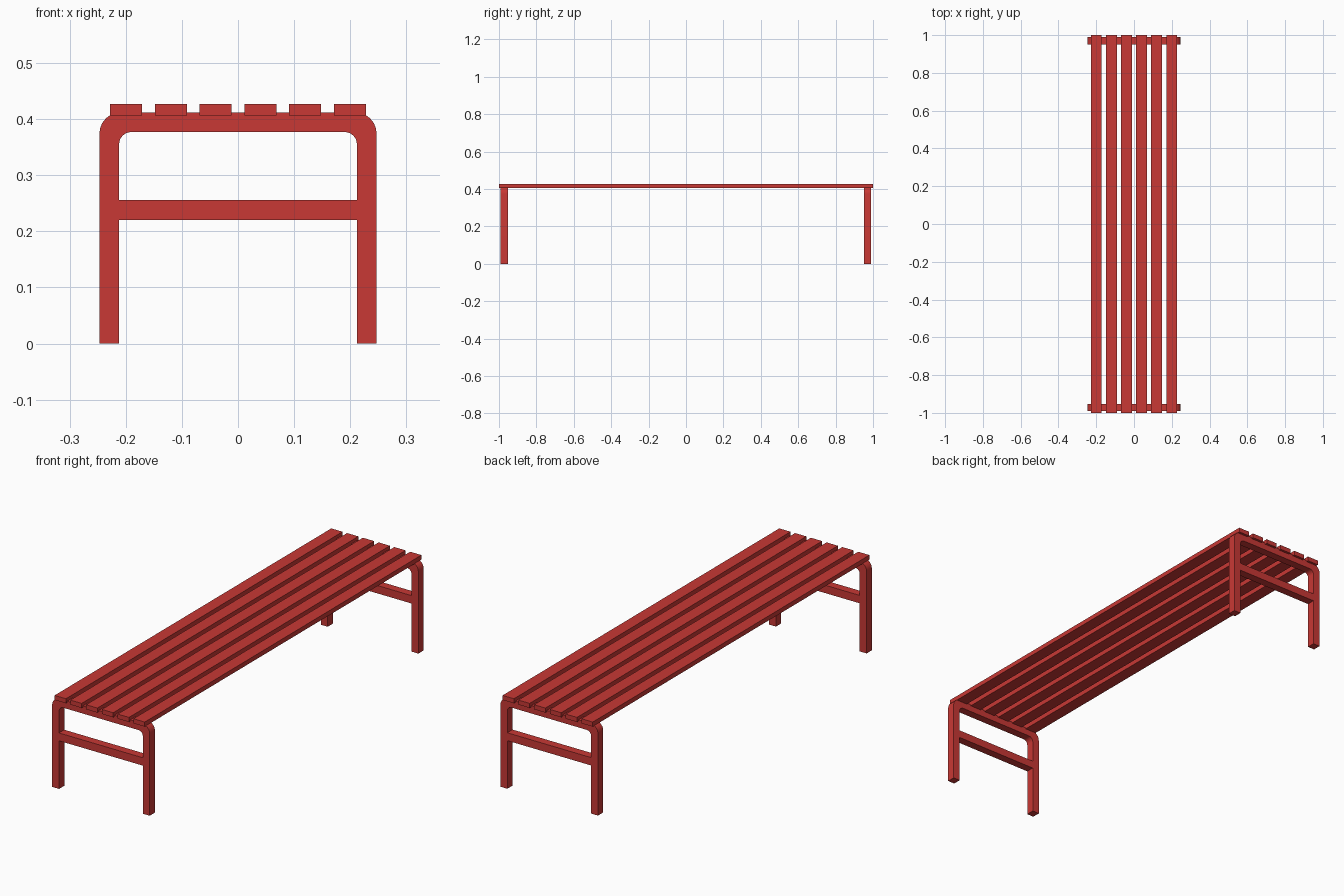
import bpy
import bmesh
from math import cos, sin, pi, radians
from mathutils import Matrix, Vector

if "Cube" in bpy.data.objects:
    bpy.data.objects.remove(bpy.data.objects["Cube"], do_unlink=True)

# Single painted finish
red = bpy.data.materials.new("red paint")
red.use_nodes = True
colour = (0.58, 0.04, 0.035, 1)
red.diffuse_color = colour
red.node_tree.nodes["Principled BSDF"].inputs["Base Color"].default_value = colour


def finish(name, bm):
    bmesh.ops.recalc_face_normals(bm, faces=bm.faces)
    mesh = bpy.data.meshes.new(name)
    bm.to_mesh(mesh)
    bm.free()
    mesh.materials.append(red)
    obj = bpy.data.objects.new(name, mesh)
    bpy.context.collection.objects.link(obj)
    return obj


def box(name, centre, size):
    bm = bmesh.new()
    place = Matrix.Translation(centre) @ Matrix.Diagonal((*size, 1))
    bmesh.ops.create_cube(bm, size=1, matrix=place)
    return finish(name, bm)


def arch_line(half, top, radius, steps=6):
    """Points up the -x leg, over the rounded corners and down the +x leg."""
    left = [(-half, 0)]
    for i in range(steps + 1):
        a = pi / 2 * i / steps
        left.append((-half + radius * (1 - cos(a)), top - radius * (1 - sin(a))))
    return left + [(-x, z) for x, z in reversed(left)]


HALF, TOP, BAR, DEPTH = 0.247, 0.412, 0.035, 0.038


def end_frame(name, y):
    bm = bmesh.new()
    outer, inner = [
        [bm.verts.new((x, y - DEPTH / 2, z)) for x, z in line]
        for line in (arch_line(HALF, TOP, 0.038),
                     arch_line(HALF - BAR, TOP - BAR, 0.022))]
    faces = [bm.faces.new((outer[i], outer[i + 1], inner[i + 1], inner[i]))
             for i in range(len(outer) - 1)]
    extruded = bmesh.ops.extrude_face_region(bm, geom=faces, use_keep_orig=True)
    moved = [v for v in extruded["geom"] if isinstance(v, bmesh.types.BMVert)]
    bmesh.ops.translate(bm, verts=moved, vec=Vector((0, DEPTH, 0)))
    obj = finish(name, bm)
    bpy.ops.object.select_all(action="DESELECT")
    obj.select_set(True)
    bpy.context.view_layer.objects.active = obj
    bpy.ops.object.shade_smooth_by_angle(angle=radians(30))


# Bent end frames with a cross rail between the legs
for side, y in (("front", -0.972), ("back", 0.97)):
    end_frame(side + "_leg_frame", y)
    box(side + "_cross_rail", (0, y, 0.238), (2 * (HALF - BAR), DEPTH, 0.036))

# Six seat slats running the full length
for i in range(6):
    box(f"seat_slat_{i + 1}", ((i - 2.5) * 0.0798, 0, 0.4165), (0.057, 2, 0.021))
